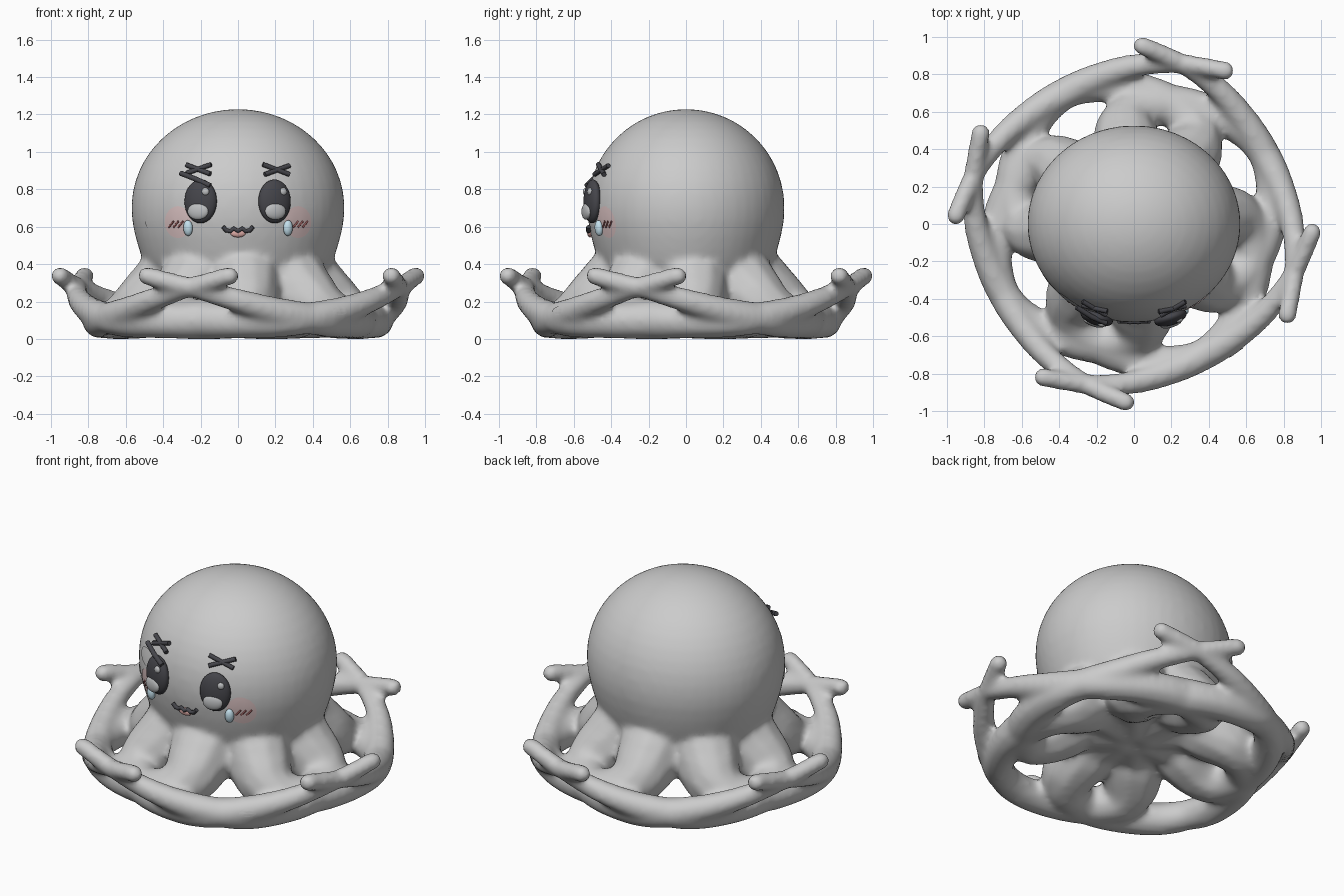
import bpy, bmesh, math
from mathutils import Vector, Matrix
from mathutils.bvhtree import BVHTree

if "Cube" in bpy.data.objects:
    bpy.data.objects.remove(bpy.data.objects["Cube"])


def material(name, *rgba):
    m = bpy.data.materials.new(name)
    m.diffuse_color = rgba
    m.use_nodes = True
    m.node_tree.nodes["Principled BSDF"].inputs["Base Color"].default_value = m.diffuse_color
    return m


DARK = material("dark", .06, .06, .07, 1)
GREY = material("shine", .5, .51, .52, 1)
PALE = material("pale_spot", .9, .9, .87, 1)
BLUE = material("tear_blue", .55, .75, .85, 1)
PINK = material("tongue_pink", .8, .45, .42, 1)
BLUSH = material("blush", .72, .55, .55, 1)
RED = material("blush_line", .3, .1, .1, 1)


def add_object(name, bm, mat=None):
    me = bpy.data.meshes.new(name)
    bm.to_mesh(me)
    bm.free()
    for p in me.polygons:
        p.use_smooth = True
    if mat:
        me.materials.append(mat)
    ob = bpy.data.objects.new(name, me)
    bpy.context.collection.objects.link(ob)
    return ob


def spline(pts, steps):
    # Catmull-Rom through 4D points (x, y, z, radius)
    out = []
    p = [pts[0]] + pts + [pts[-1]]
    for i in range(1, len(p) - 2):
        a, b, c, d = p[i - 1:i + 3]
        for k in range(steps):
            t = k / steps
            out.append(.5 * (2 * b + (c - a) * t + (2 * a - 5 * b + 4 * c - d) * t * t
                             + (3 * b - a - 3 * c + d) * t ** 3))
    return out + [pts[-1]]


# Head: lathed profile, slightly flatter front to back
bm = bmesh.new()
profile = [(.57 * math.sin(a), .71 + .527 * math.cos(a))
           for a in [math.pi / 2 * k / 12 for k in range(13)]]
profile += [(.566, .64), (.55, .56), (.53, .49), (.505, .42), (.46, .34), (.38, .26), (.2, .2), (0, .19)]
vs = [bm.verts.new((r, 0, z)) for r, z in profile]
es = [bm.edges.new(e) for e in zip(vs, vs[1:])]
bmesh.ops.spin(bm, geom=vs + es, axis=(0, 0, 1), cent=(0, 0, 0), angle=2 * math.pi, steps=48)
bmesh.ops.remove_doubles(bm, verts=bm.verts, dist=.0005)
bmesh.ops.scale(bm, vec=(1, .925, 1), verts=bm.verts)
bmesh.ops.recalc_face_normals(bm, faces=bm.faces)

# Eight arms: each drops to the ground, sweeps a long arc around the body and
# crosses its mirrored neighbour at the raised tip
ARM = [(67, .08, .30, .17), (67, .30, .34, .205), (67, .42, .26, .19), (66, .53, .18, .155),
       (59, .61, .13, .125), (43, .675, .11, .107), (27, .725, .105, .098), (12, .77, .105, .093),
       (0, .79, .12, .088), (-15, .81, .16, .078), (-30, .85, .22, .066), (-45, .895, .285, .056),
       (-59, .953, .345, .053)]
for quarter in range(4):
    for side in (1, -1):
        pts = []
        for phi, r, z, rad in ARM:
            a = math.radians(28.3 + 90 * quarter + side * phi)
            pts.append(Vector((r * math.cos(a), r * math.sin(a), z, rad)))
        for p in spline(pts, 6):
            bmesh.ops.create_icosphere(bm, subdivisions=2, radius=p.w,
                                       matrix=Matrix.Translation(p.to_3d()))
body = add_object("body_and_arms", bm)
mod = body.modifiers.new("fuse", 'REMESH')
mod.mode = 'VOXEL'
mod.voxel_size = .018
mod.use_smooth_shade = True
mod = body.modifiers.new("soften", 'SMOOTH')
mod.factor = .5
mod.iterations = 10
bpy.context.view_layer.update()
dg = bpy.context.evaluated_depsgraph_get()
mesh = bpy.data.meshes.new_from_object(body.evaluated_get(dg))
body.modifiers.clear()
body.data = mesh
low = min(v.co.z for v in mesh.vertices)
mesh.transform(Matrix.Translation((0, 0, -low)))
tree = BVHTree.FromPolygons([v.co for v in mesh.vertices], [p.vertices[:] for p in mesh.polygons])


def on_front(x, z, lift=0):
    co, n, _, _ = tree.ray_cast(Vector((x, -2, z)), Vector((0, 1, 0)))
    return co + n * lift, n


def blob(name, x, z, rx, depth, rz, mat, lift=0, tilt_at=None):
    co, n = on_front(x, z, lift)
    if tilt_at:
        n = on_front(*tilt_at)[1]
        co = on_front(x, z)[0] + n * lift
    flat = Vector((n.x, n.y, n.z * .4))
    rot = (-flat).to_track_quat('Y', 'Z').to_matrix().to_4x4()
    m = Matrix.Translation(co) @ rot @ Matrix.Diagonal((rx, depth, rz, 1))
    b = bmesh.new()
    bmesh.ops.create_uvsphere(b, u_segments=32, v_segments=16, radius=1, matrix=m)
    return add_object(name, b, mat)


def patch(name, x, z, rx, rz, mat, lift=.003):
    # Thin spot that follows the skin
    b = bmesh.new()
    mid = b.verts.new(on_front(x, z, lift)[0])
    prev = None
    for ring in range(1, 6):
        cur = []
        for k in range(24):
            a = 2 * math.pi * k / 24
            s = ring / 5
            cur.append(b.verts.new(on_front(x + rx * s * math.cos(a), z + rz * s * math.sin(a), lift)[0]))
        for k in range(24):
            j = (k + 1) % 24
            b.faces.new((prev[k], cur[k], cur[j], prev[j]) if prev else (mid, cur[k], cur[j]))
        prev = cur
    add_object(name, b, mat)


def stroke(name, pts, radius, mat, lift=.008):
    cu = bpy.data.curves.new(name, 'CURVE')
    cu.dimensions = '3D'
    cu.bevel_depth = radius
    cu.bevel_resolution = 3
    cu.use_fill_caps = True
    sp = cu.splines.new('POLY')
    sp.points.add(len(pts) - 1)
    for p, (x, z) in zip(sp.points, pts):
        p.co = (*on_front(x, z, lift)[0], 1)
    cu.materials.append(mat)
    bpy.context.collection.objects.link(bpy.data.objects.new(name, cu))


# Eyes with two highlights, tears and blush
for label, s, ex in (("left", -1, -.197), ("right", 1, .193)):
    eye = (ex, .735)
    blob(label + "_eye", ex, .735, .09, .042, .117, DARK, .008)
    blob(label + "_eye_glint", ex + .035, .785, .021, .014, .021, GREY, .042, eye)
    blob(label + "_eye_lower_shine", ex - .005, .68, .058, .02, .045, GREY, .04, eye)
    blob(label + "_tear", s * .262, .595, .026, .022, .042, BLUE, .012)
    patch(label + "_blush", s * .32, .625, .07, .085, BLUSH)
    for k in range(3):
        x = s * .33 + (k - 1) * .025
        stroke(label + "_blush_line", [(x - .012, .598), (x + .014, .63)], .005, RED, .005)

# Crossed brows
for name, a, b in (("left_brow", (-.27, .882), (-.14, .928)), ("left_brow", (-.27, .925), (-.145, .878)),
                   ("right_brow", (.13, .928), (.27, .875)), ("right_brow", (.14, .875), (.27, .922))):
    stroke(name, [a, b], .013, DARK, .012)
stroke("left_lower_brow", [(-.29, .875), (-.215, .845), (-.14, .812)], .014, DARK, .035)

# Wavy mouth and tongue
wave = [(-.08, .602), (-.062, .582), (-.04, .578), (-.022, .592), (0, .578),
        (.022, .592), (.04, .578), (.062, .582), (.08, .602)]
stroke("mouth", wave, .012, DARK, .01)
blob("tongue", 0, .568, .042, .014, .024, PINK, .004)

# Pale skin spots
for x, z, rx, rz in ((-.325, .78, .075, .05), (-.455, .62, .036, .034), (.37, .72, .036, .024),
                     (-.24, .15, .034, .02), (.545, .15, .04, .022)):
    patch("pale_spot", x, z, rx, rz, PALE, .004)
